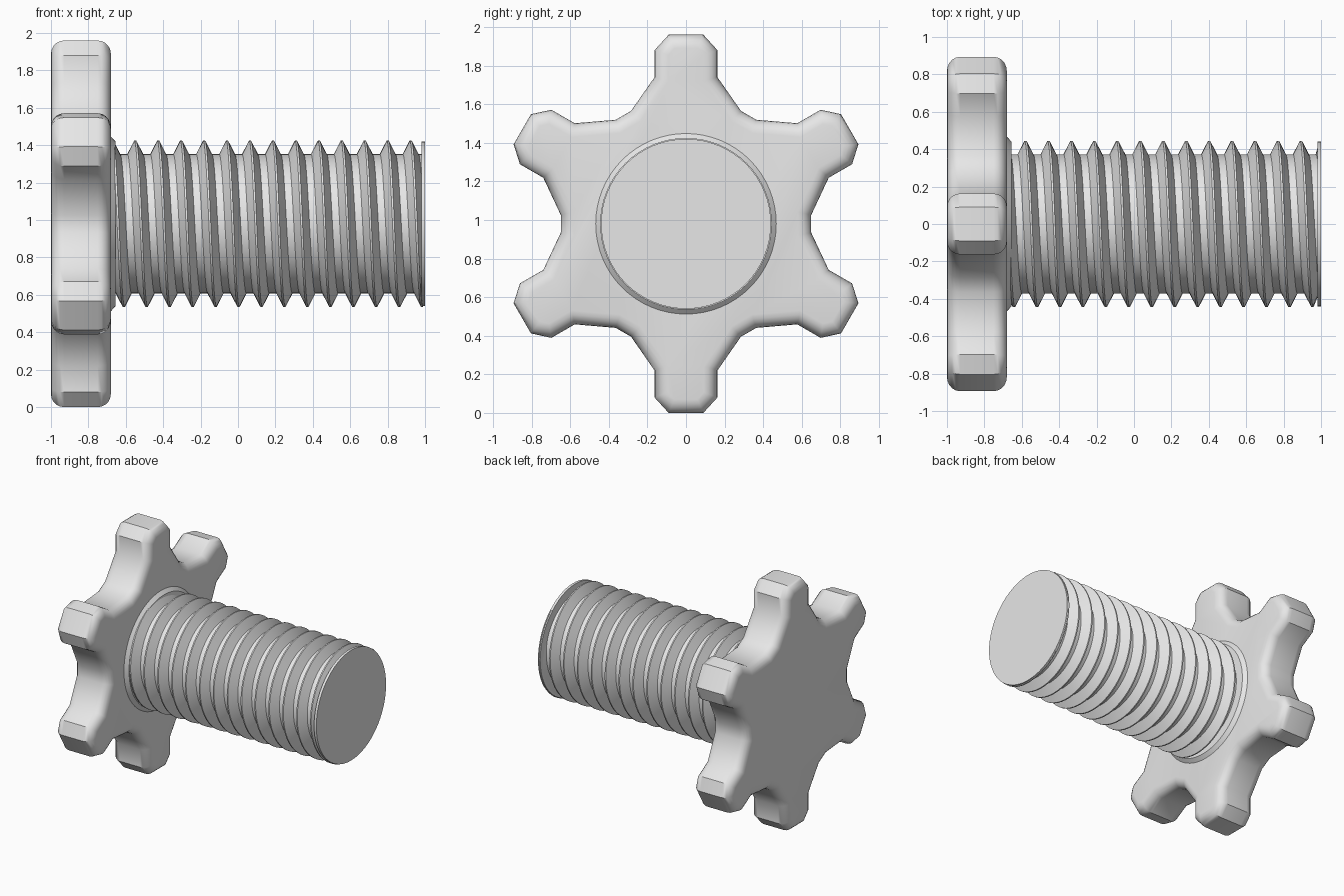
import bpy, bmesh, math

if "Cube" in bpy.data.objects:
    bpy.data.objects.remove(bpy.data.objects["Cube"])

CENTRE_Z = 0.98
TAU = 2 * math.pi

grey = bpy.data.materials.new("plain_grey")
grey.use_nodes = True
grey.diffuse_color = (0.8, 0.8, 0.8, 1)
grey.node_tree.nodes["Principled BSDF"].inputs["Base Color"].default_value = (0.8, 0.8, 0.8, 1)


def finish(name, bm, angle):
    """Turn a bmesh into a shaded object centred on the screw axis."""
    mesh = bpy.data.meshes.new(name)
    bm.to_mesh(mesh)
    bm.free()
    mesh.materials.append(grey)
    obj = bpy.data.objects.new(name, mesh)
    obj.location.z = CENTRE_Z
    bpy.context.collection.objects.link(obj)
    bpy.ops.object.select_all(action='DESELECT')
    obj.select_set(True)
    bpy.context.view_layer.objects.active = obj
    bpy.ops.object.shade_smooth_by_angle(angle=math.radians(angle))
    return obj


def lathe(name, profile, sides=64):
    """Revolve (x, radius) points around the x axis."""
    bm = bmesh.new()
    rings = [[bm.verts.new((x, r * math.cos(TAU * i / sides), r * math.sin(TAU * i / sides)))
              for i in range(sides)] for x, r in profile]
    for a, b in zip(rings, rings[1:]):
        for i in range(sides):
            j = (i + 1) % sides
            bm.faces.new((a[i], a[j], b[j], b[i]))
    bm.faces.new(rings[0][::-1])
    bm.faces.new(rings[-1])
    return finish(name, bm, 30)


# Six-lobed hand wheel: half a lobe, mirrored, then repeated around the axis
half_lobe = [(0.09, 0.98), (0.163, 0.90), (0.163, 0.76), (0.285, 0.585)]
lobe = [(-u, v) for u, v in reversed(half_lobe)] + half_lobe
outline = []
for k in range(6):
    c, s = math.cos(-k * TAU / 6), math.sin(-k * TAU / 6)
    outline += [(u * c - v * s, u * s + v * c) for u, v in lobe]

bm = bmesh.new()
base = bm.faces.new([bm.verts.new((-1, y, z)) for y, z in outline])
extruded = bmesh.ops.extrude_face_region(bm, geom=[base], use_keep_orig=True)["geom"]
bmesh.ops.translate(bm, vec=(0.32, 0, 0),
                    verts=[g for g in extruded if isinstance(g, bmesh.types.BMVert)])
bmesh.ops.recalc_face_normals(bm, faces=bm.faces)
rim = [e for e in bm.edges if abs(e.verts[0].co.x - e.verts[1].co.x) < 1e-4]
bmesh.ops.bevel(bm, geom=rim, offset=0.07, offset_type='OFFSET', segments=5,
                profile=0.5, affect='EDGES')
finish("hand_wheel", bm, 40)

# Collar and end cap
lathe("collar", [(-0.72, 0.468), (-0.68, 0.468), (-0.655, 0.44)])
lathe("end_cap", [(0.98, 0.44), (1.0, 0.44)])

# Right-handed helical thread, clamped between the wheel and the end cap
PITCH, STEPS = 0.1227, 64
ROOT, CREST = 0.372, 0.445
X_MIN, X_MAX = -0.69, 0.99
section = [(-0.042, ROOT), (-0.005, CREST), (0.005, CREST), (0.042, ROOT),
           (PITCH - 0.042, ROOT)]
bm = bmesh.new()
rows = []
for i in range(-2 * STEPS, 14 * STEPS + 1):
    turn = i / STEPS
    a = TAU * turn
    row = []
    for dx, r in section:
        x = -0.58 + PITCH * turn + dx
        x = min(max(x, X_MIN), X_MAX)
        row.append(bm.verts.new((x, r * math.cos(a), r * math.sin(a))))
    rows.append(row)
for a, b in zip(rows, rows[1:]):
    for j in range(len(section) - 1):
        quad = (a[j], b[j], b[j + 1], a[j + 1])
        xs = [v.co.x for v in quad]
        if max(xs) > X_MIN and min(xs) < X_MAX:
            bm.faces.new(quad)
bmesh.ops.delete(bm, geom=[v for v in bm.verts if not v.link_faces], context='VERTS')
bmesh.ops.remove_doubles(bm, verts=bm.verts, dist=1e-4)
finish("screw_thread", bm, 30)
